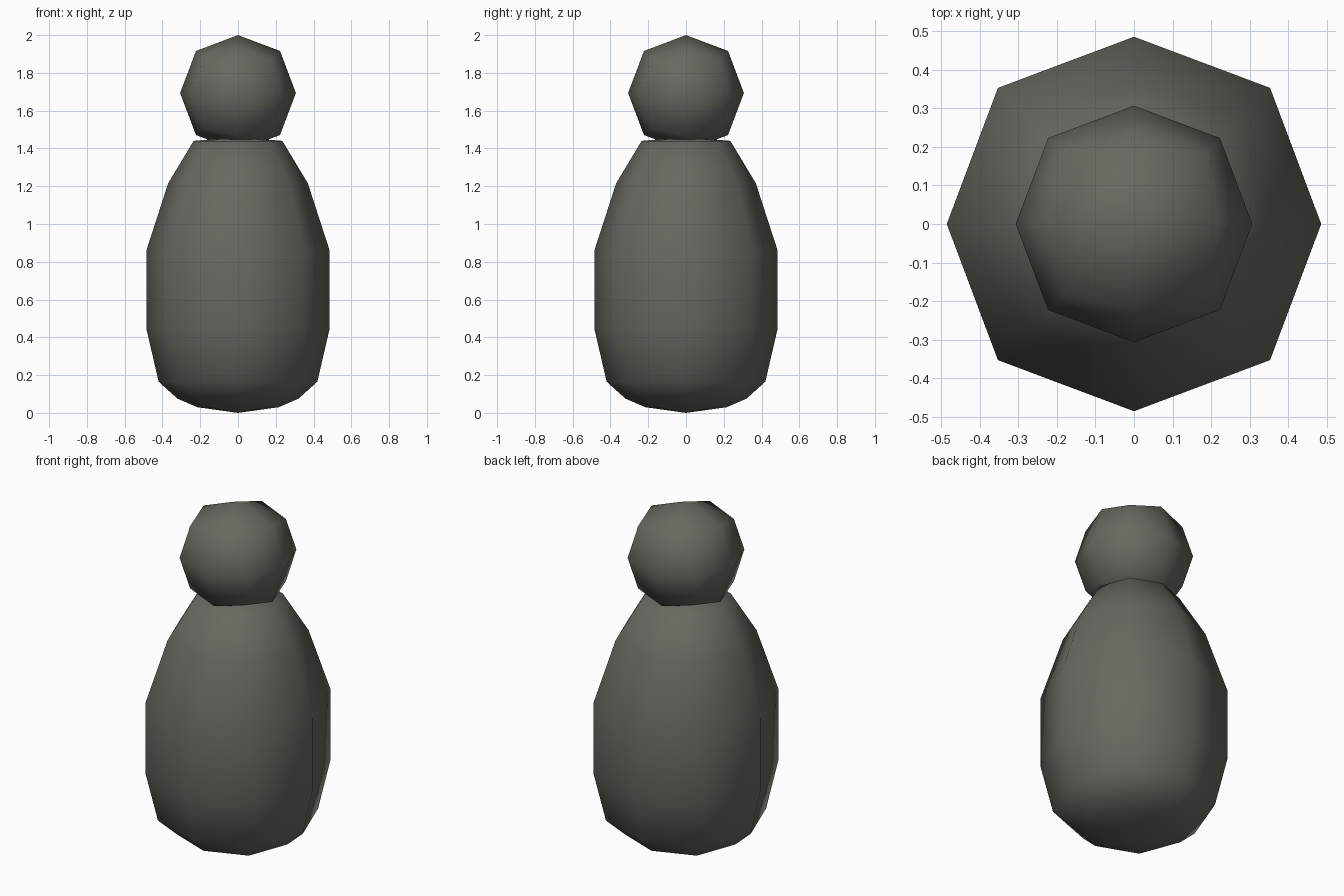
import bpy, bmesh, math

if "Cube" in bpy.data.objects:
    bpy.data.objects.remove(bpy.data.objects["Cube"])

grey = bpy.data.materials.new("dark stone grey")
grey.diffuse_color = (0.135, 0.139, 0.115, 1)
grey.use_nodes = True
grey.node_tree.nodes["Principled BSDF"].inputs["Base Color"].default_value = grey.diffuse_color


def finish(obj):
    obj.data.materials.append(grey)
    for p in obj.data.polygons:
        p.use_smooth = True


# Head: a cube rounded by one subdivision level
bpy.ops.mesh.primitive_cube_add(size=0.73, location=(0, 0, 1.6935))
head = bpy.context.object
head.name = "head"
sub = head.modifiers.new("round", 'SUBSURF')
sub.levels = sub.render_levels = 1
finish(head)

# Body: eight-sided rings (radius, height) from base to shoulders
profile = [(0.215, 0.03), (0.32, 0.075), (0.42, 0.165), (0.485, 0.445),
           (0.485, 0.86), (0.37, 1.215), (0.235, 1.44)]
DIAGONAL = 1.028   # corners sit slightly further out than the sides

bm = bmesh.new()
rings = []
for r, z in profile:
    ring = []
    for i in range(8):
        a = i * math.pi / 4
        k = r * (DIAGONAL if i % 2 else 1)
        ring.append(bm.verts.new((k * math.cos(a), k * math.sin(a), z)))
    rings.append(ring)
for low, high in zip(rings, rings[1:]):
    for i in range(8):
        j = (i + 1) % 8
        bm.faces.new((low[i], low[j], high[j], high[i]))

# Shallow domed underside and top
for ring, z in ((rings[0], 0.0), (rings[-1], 1.46)):
    tip = bm.verts.new((0, 0, z))
    for i in range(8):
        bm.faces.new((ring[i], ring[(i + 1) % 8], tip))
bmesh.ops.recalc_face_normals(bm, faces=bm.faces)

mesh = bpy.data.meshes.new("body")
bm.to_mesh(mesh)
bm.free()
body = bpy.data.objects.new("body", mesh)
bpy.context.collection.objects.link(body)
finish(body)
